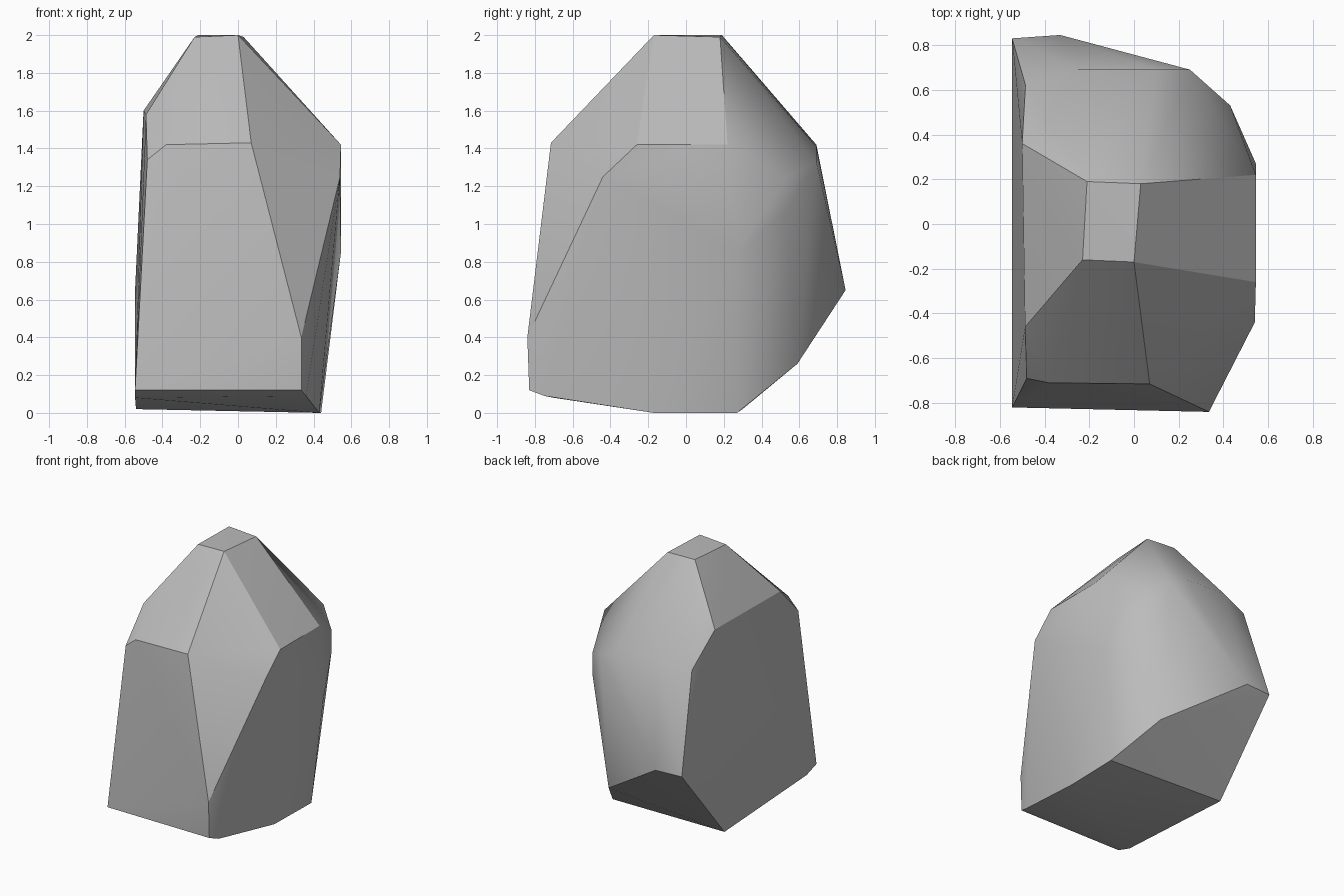
import bpy
import bmesh
from math import radians

# Remove the default cube only
default_cube = bpy.data.objects.get("Cube")
if default_cube:
    bpy.data.objects.remove(default_cube, do_unlink=True)


def make_material(name, value):
    """Plain matte grey, set for both viewport and render."""
    material = bpy.data.materials.new(name)
    material.use_nodes = True
    colour = (value, value, value, 1)
    material.diffuse_color = colour
    shader = material.node_tree.nodes["Principled BSDF"]
    shader.inputs["Base Color"].default_value = colour
    shader.inputs["Roughness"].default_value = 0.9
    return material


def make_boulder(name, corner_groups, material):
    """Wrap a convex faceted stone around the chiselled corner points."""
    bm = bmesh.new()
    for group in corner_groups:
        for corner in group:
            bm.verts.new(corner)
    hull = bmesh.ops.convex_hull(bm, input=bm.verts[:])
    inner = [item for item in hull["geom_interior"]
             if isinstance(item, bmesh.types.BMVert)]
    bmesh.ops.delete(bm, geom=inner, context="VERTS")
    # Merge nearly level triangles into broad cut facets
    bmesh.ops.dissolve_limit(bm, angle_limit=radians(2),
                             verts=bm.verts[:], edges=bm.edges[:])
    bmesh.ops.recalc_face_normals(bm, faces=bm.faces[:])

    mesh = bpy.data.meshes.new(name)
    bm.to_mesh(mesh)
    bm.free()
    mesh.materials.append(material)
    boulder = bpy.data.objects.new(name, mesh)
    bpy.context.collection.objects.link(boulder)

    # Soft shading across shallow facets, crisp along steep breaks
    bpy.ops.object.select_all(action="DESELECT")
    boulder.select_set(True)
    bpy.context.view_layer.objects.active = boulder
    bpy.ops.object.shade_smooth_by_angle(angle=radians(30))
    return boulder


# Small flat summit
summit = [(-.21, .19, 2), (.03, .18, 1.99), (0, -.17, 2), (-.23, -.16, 1.99)]

# Shoulder, where the walls break inward toward the summit
front_shoulder = [(-.48, -.69, 1.34), (-.38, -.71, 1.42), (.07, -.715, 1.43)]
left_shoulder = [(.54, -.44, 1.25), (.545, -.26, 1.42), (.545, .22, 1.42)]
back_shoulder = [(.43, .53, 1.24), (.25, .69, 1.33), (.1, .69, 1.41),
                 (-.25, .69, 1.42)]
right_shoulder = [(-.485, .62, 1.38), (-.5, .36, 1.6), (-.487, -.46, 1.58)]

# Lower walls, with the back overhanging the base
walls = [(.335, -.84, .4), (.545, .27, .85), (.43, .53, 1.06),
         (-.33, .845, .65), (-.545, .83, .65), (.25, .59, .26)]

# Bottom rim, chamfered up at the front
base = [(-.545, -.82, .12), (.335, -.83, .12), (.36, -.75, .09),
        (-.545, -.7, .08), (.43, -.17, 0), (.44, .27, 0), (-.54, .3, .02)]

stone_grey = make_material("stone_grey", .5)
make_boulder("boulder", [summit, front_shoulder, left_shoulder, back_shoulder,
                         right_shoulder, walls, base], stone_grey)
